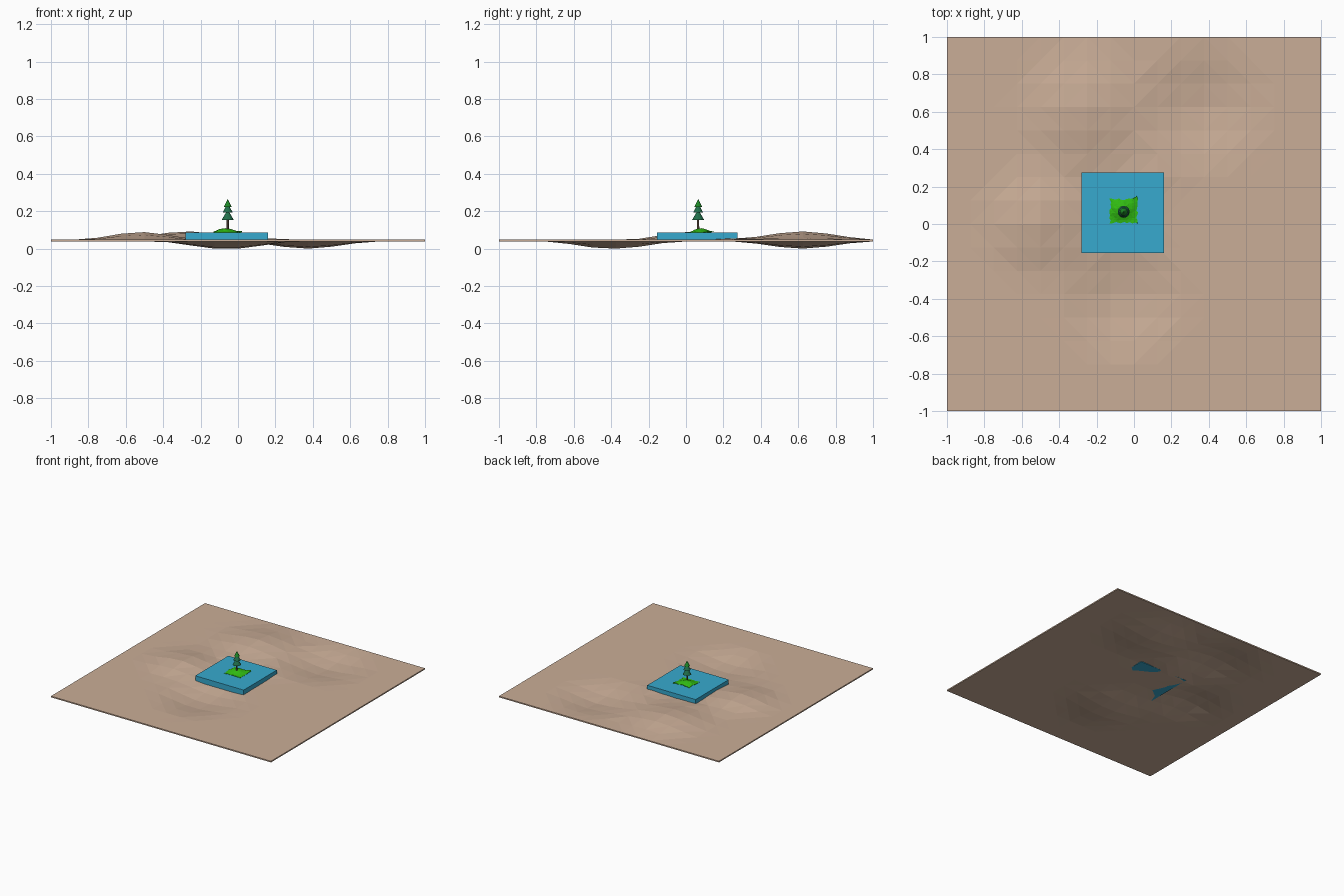
import bpy, bmesh, math, random
from mathutils import Matrix

if "Cube" in bpy.data.objects:
    bpy.data.objects.remove(bpy.data.objects["Cube"])

random.seed(4)


def mat(name, rgb):
    m = bpy.data.materials.new(name)
    m.diffuse_color = (*rgb, 1)
    m.use_nodes = True
    m.node_tree.nodes["Principled BSDF"].inputs["Base Color"].default_value = m.diffuse_color
    return m


SAND = mat("sand brown", (0.59, 0.42, 0.31))
WATER = mat("water blue", (0.038, 0.40, 0.62))
GRASS = mat("grass green", (0.03, 0.50, 0.006))
BARK = mat("bark brown", (0.09, 0.06, 0.04))
PINE = mat("pine green", (0.015, 0.16, 0.07))
TIP = mat("tip green", (0.012, 0.25, 0.02))


def make(name, bm, material):
    me = bpy.data.meshes.new(name)
    bm.to_mesh(me)
    bm.free()
    me.materials.append(material)
    ob = bpy.data.objects.new(name, me)
    bpy.context.collection.objects.link(ob)
    return ob


def thicken(ob, t):
    mod = ob.modifiers.new("thickness", 'SOLIDIFY')
    mod.thickness = t
    mod.offset = -1


def smooth(d, r):
    t = max(0.0, 1 - d / r)
    return t * t * (3 - 2 * t)


# Desert ground: thin sheet with soft hills and hollows (x, y, radius, height)
HILLS = [(-0.27, 0.62, 0.40, 0.044), (-0.52, 0.02, 0.34, 0.041),
         (0.37, 0.62, 0.38, -0.038), (-0.06, -0.39, 0.38, -0.043),
         (0.12, 0.27, 0.2, 0.009)]
bm = bmesh.new()
bmesh.ops.create_grid(bm, x_segments=16, y_segments=16, size=1)
for v in bm.verts:
    h = sum(k * smooth(math.hypot(v.co.x - x, v.co.y - y), r) for x, y, r, k in HILLS)
    v.co.z = 0.048 + max(h, -0.038)
bmesh.ops.triangulate(bm, faces=bm.faces)
thicken(make("desert_ground", bm, SAND), 0.01)

# Square block of water
bm = bmesh.new()
bmesh.ops.create_cube(bm, size=1, matrix=Matrix.Translation((-0.06, 0.06, 0.0625))
                      @ Matrix.Diagonal((0.44, 0.43, 0.045, 1)))
make("water_block", bm, WATER)

# Grassy island: small uneven patch domed in the middle
bm = bmesh.new()
bmesh.ops.create_grid(bm, x_segments=10, y_segments=10, size=0.5)
for v in bm.verts:
    x, y = v.co.x, v.co.y
    rim = max(abs(x), abs(y)) > 0.49
    dome = 0.023 * smooth(math.hypot(x + 0.08, y - 0.08), 0.62)
    corner = 0.012 * smooth(math.hypot(x - 0.5, y - 0.5), 0.45)
    j = 0.005 if rim else 0.002
    v.co = (-0.055 + x * 0.145 + random.uniform(-j, j),
            0.07 + y * 0.125 + random.uniform(-j, j) + corner,
            0.0865 + dome + corner * 0.7 + random.uniform(-0.001, 0.001))
bmesh.ops.triangulate(bm, faces=bm.faces)
thicken(make("grass_island", bm, GRASS), 0.004)


# Pine tree: trunk and three stacked cones
def cone(name, r1, r2, z0, z1, material, sides=12):
    bm = bmesh.new()
    bmesh.ops.create_cone(bm, cap_ends=True, segments=sides, radius1=r1, radius2=r2,
                          depth=z1 - z0, matrix=Matrix.Translation((-0.055, 0.065, (z0 + z1) / 2)))
    make(name, bm, material)


cone("tree_trunk", 0.006, 0.005, 0.095, 0.24, BARK)
cone("lower_branches", 0.032, 0.004, 0.154, 0.202, PINE)
cone("middle_branches", 0.027, 0.004, 0.192, 0.236, PINE)
cone("top_branches", 0.021, 0.0, 0.223, 0.265, TIP)
